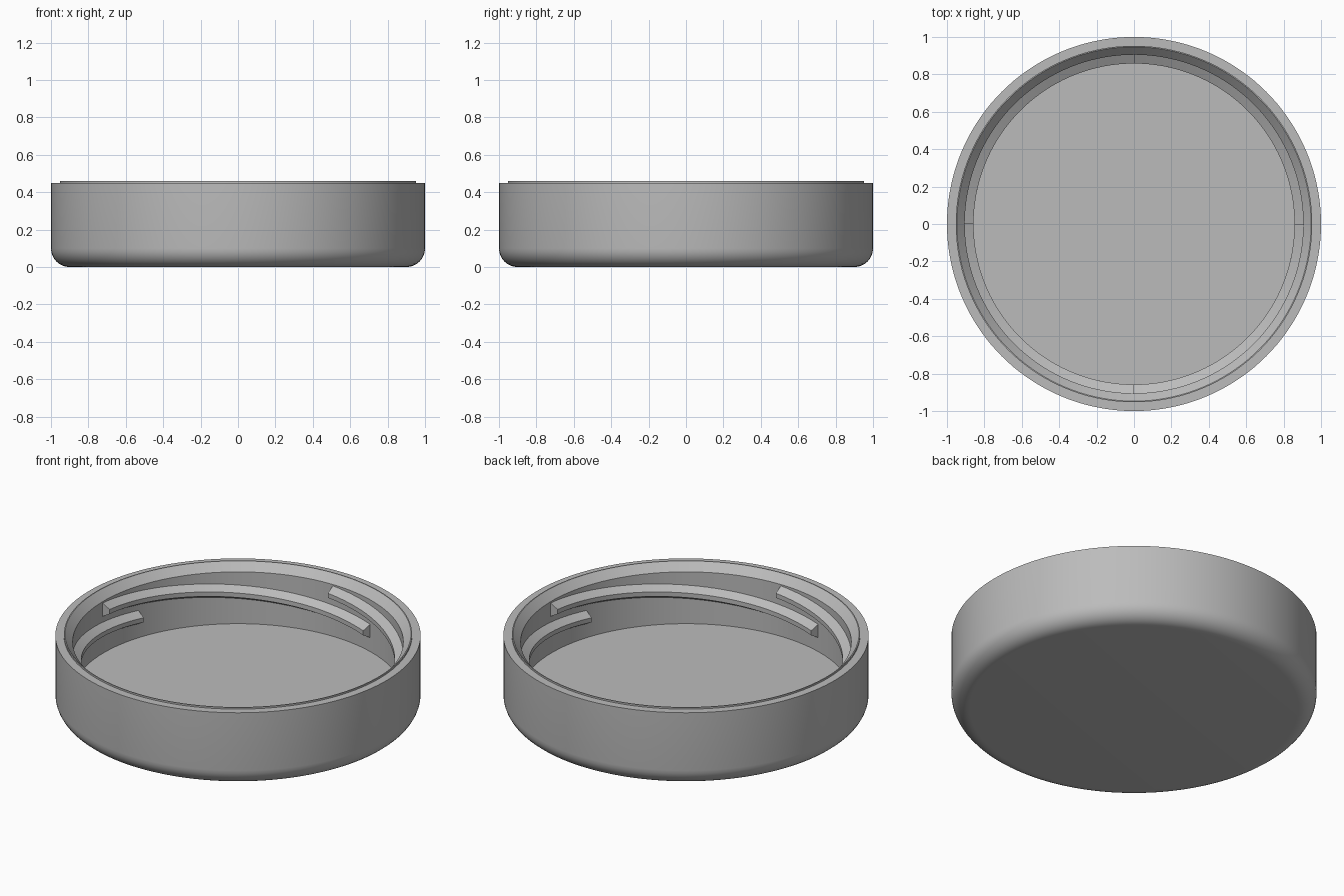
import bpy, bmesh
from math import sin, cos, pi, radians

cube = bpy.data.objects.get("Cube")
if cube:
    bpy.data.objects.remove(cube, do_unlink=True)

# One grey plastic
grey = bpy.data.materials.new("grey_plastic")
grey.use_nodes = True
COLOUR = (0.5, 0.5, 0.5, 1)
grey.diffuse_color = COLOUR
grey.node_tree.nodes["Principled BSDF"].inputs["Base Color"].default_value = COLOUR


def finish(name, bm):
    """Turn a bmesh into a smooth-shaded object with sharp edges kept."""
    bmesh.ops.recalc_face_normals(bm, faces=bm.faces)
    mesh = bpy.data.meshes.new(name)
    bm.to_mesh(mesh)
    bm.free()
    mesh.materials.append(grey)
    obj = bpy.data.objects.new(name, mesh)
    bpy.context.collection.objects.link(obj)
    bpy.ops.object.select_all(action='DESELECT')
    obj.select_set(True)
    bpy.context.view_layer.objects.active = obj
    bpy.ops.object.shade_smooth_by_angle(angle=radians(25))
    return obj


def ring(bm, profile, angle, lift=0.0):
    return [bm.verts.new((r * cos(angle), r * sin(angle), z + lift)) for r, z in profile]


def bridge(bm, a, b, closed):
    n = len(a)
    for i in range(n if closed else n - 1):
        j = (i + 1) % n
        bm.faces.new((a[i], a[j], b[j], b[i]))


# Cap shell: rounded base, wall, raised lip, inner chamfer and floor
WALL, FILLET, SEGMENTS = 0.905, 0.1, 144
profile = [(1 - FILLET + FILLET * sin(t), FILLET - FILLET * cos(t))
           for t in (i * pi / 16 for i in range(9))]
profile += [(1, 0.45), (0.953, 0.45), (0.953, 0.46), (0.947, 0.46),
            (WALL, 0.413), (WALL, 0.1)]
bm = bmesh.new()
rings = [ring(bm, profile, 2 * pi * i / SEGMENTS) for i in range(SEGMENTS)]
for i in range(SEGMENTS):
    bridge(bm, rings[i], rings[(i + 1) % SEGMENTS], False)
bm.faces.new([r[0] for r in rings])
bm.faces.new([r[-1] for r in rings])
finish("cap_shell", bm)

# Four overlapping helical threads on the inner wall
CREST, SPAN, DROP, STEPS = 0.858, radians(108), 0.14, 44
section = [(WALL + 0.004, 0.407), (CREST, 0.378), (CREST, 0.351), (WALL + 0.004, 0.321)]
for k in range(4):
    bm = bmesh.new()
    rings = [ring(bm, section, k * pi / 2 - SPAN * i / STEPS, -DROP * i / STEPS)
             for i in range(STEPS + 1)]
    for a, b in zip(rings, rings[1:]):
        bridge(bm, a, b, True)
    bm.faces.new(rings[0])
    bm.faces.new(rings[-1])
    finish(f"inner_thread_{k + 1}", bm)
